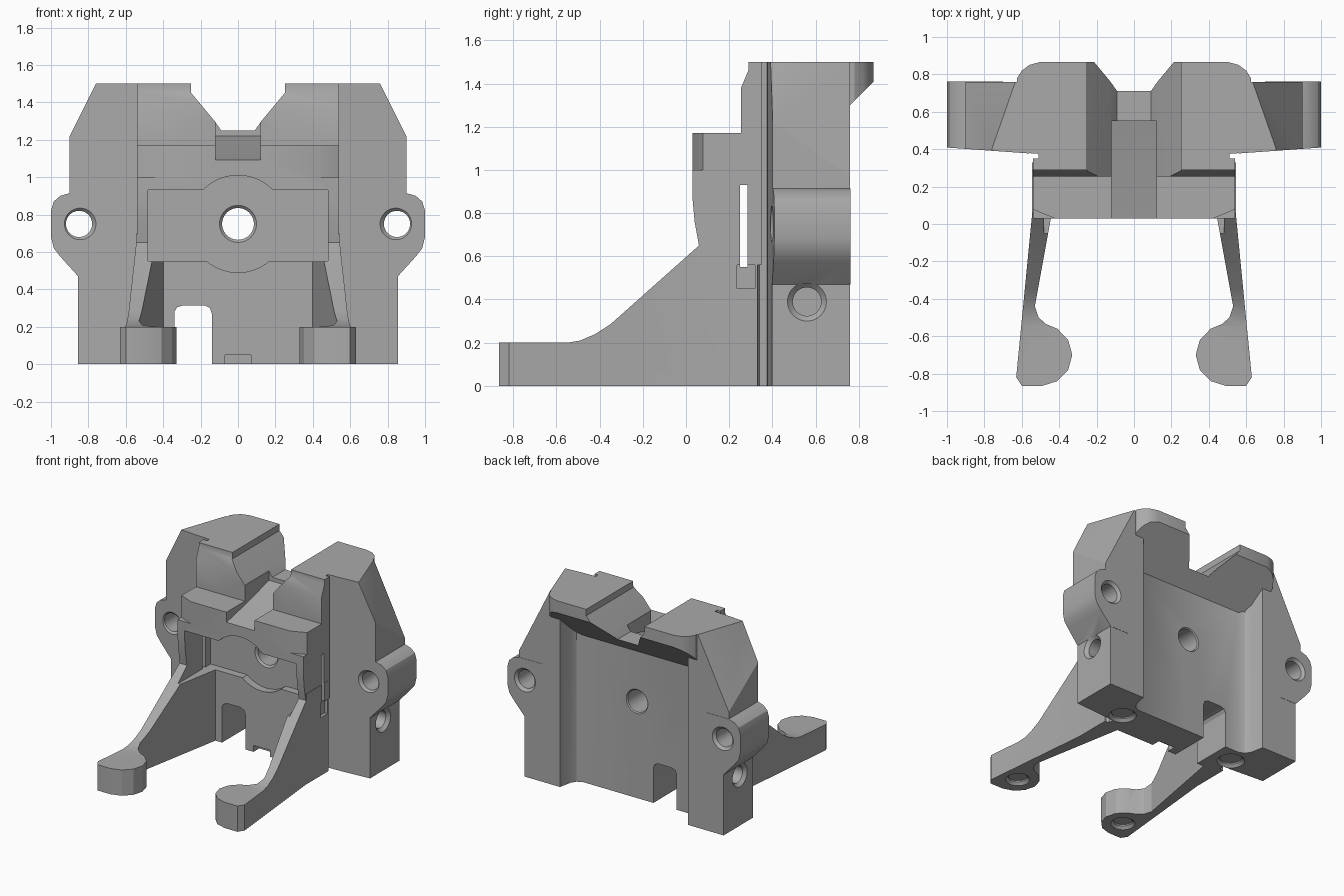
import bpy, bmesh, math
from mathutils import Matrix, Vector

cube = bpy.data.objects.get("Cube")
if cube:
    bpy.data.objects.remove(cube, do_unlink=True)

grey = bpy.data.materials.new("plain grey")
grey.use_nodes = True
grey.diffuse_color = (0.4, 0.4, 0.4, 1)
grey.node_tree.nodes["Principled BSDF"].inputs["Base Color"].default_value = (0.4, 0.4, 0.4, 1)


def to_object(name, bm):
    bmesh.ops.recalc_face_normals(bm, faces=bm.faces)
    mesh = bpy.data.meshes.new(name)
    bm.to_mesh(mesh)
    bm.free()
    mesh.materials.append(grey)
    ob = bpy.data.objects.new(name, mesh)
    bpy.context.collection.objects.link(ob)
    return ob


def prism(name, pts, axis, lo, hi):
    """Extrude a 2D outline along an axis; outline holds the other two axes in order."""
    place = {"x": lambda a, b, h: (h, a, b),
             "y": lambda a, b, h: (a, h, b),
             "z": lambda a, b, h: (a, b, h)}[axis]
    bm = bmesh.new()
    ends = [[bm.verts.new(place(a, b, h)) for a, b in pts] for h in (lo, hi)]
    for ring in ends:
        bm.faces.new(ring)
    n = len(pts)
    for i in range(n):
        j = (i + 1) % n
        bm.faces.new((ends[0][i], ends[0][j], ends[1][j], ends[1][i]))
    return to_object(name, bm)


def box(name, x, y, z):
    return prism(name, [(x[0], y[0]), (x[1], y[0]), (x[1], y[1]), (x[0], y[1])], "z", *z)


def cone(name, axis, base, r1, r2, length):
    """Round cutter starting at base and running along +axis."""
    bm = bmesh.new()
    bmesh.ops.create_cone(bm, cap_ends=True, segments=40, radius1=r1, radius2=r2, depth=length)
    turn = Vector((0, 0, 1)).rotation_difference(Vector(axis)).to_matrix().to_4x4()
    bm.transform(Matrix.Translation(base) @ turn @ Matrix.Translation((0, 0, length / 2)))
    return to_object(name, bm)


def combine(target, other, operation):
    mod = target.modifiers.new("combine", "BOOLEAN")
    mod.operation, mod.solver, mod.object = operation, "EXACT", other
    apply(target, mod)
    bpy.data.objects.remove(other, do_unlink=True)


def apply(ob, mod):
    bpy.context.view_layer.objects.active = ob
    bpy.ops.object.modifier_apply(modifier=mod.name)


def add(part):
    combine(body, part, "UNION")


def cut(part):
    combine(body, part, "DIFFERENCE")


def hole(mouth, axis, r, depth, rim=0.022):
    """Round hole with a chamfered mouth, drilled from mouth along axis."""
    mouth, axis = Vector(mouth), Vector(axis)
    cut(cone("drill", axis, mouth - axis * 0.03, r, r, depth + 0.03))
    cut(cone("rim_cutter", axis, mouth - axis * 0.002, r + rim, r, rim))


DOWN, UP, BACK, FRONT, IN = (0, 0, -1), (0, 0, 1), (0, 1, 0), (0, -1, 0), (-1, 0, 0)

# Core plate: right half with a little overlap past the centre
body = prism("mount_bracket", [
    (-.1, .29), (.54, .29), (.54, .32), (.51, .34), (.51, .375), (.62, .384), (.62, .76),
    (.55, .76), (.53, .66), (.505, .62), (.46, .6), (-.1, .6)], "z", 0, 1.5)

# Top flange with a sloping underside
flange = prism("flange", [
    (-.1, .4), (.62, .4), (.625, .78), (.6, .82), (.56, .85), (.5, .867), (-.1, .867)], "z", .95, 1.5)
combine(flange, prism("under_slope", [(.45, .99), (1, 1.54), (1, .8), (.45, .8)], "x", -.3, 1), "DIFFERENCE")
add(flange)

# Side post, its tapered upper corner sliced off
post = prism("post", [(.56, 0), (.855, 0), (.855, .6), (.9, .7), (.9, 1.22), (.76, 1.5), (.56, 1.5)],
             "y", .37, .76)
bm = bmesh.new()
bm.from_mesh(post.data)
sliced = bmesh.ops.bisect_plane(bm, geom=bm.verts[:] + bm.edges[:] + bm.faces[:], dist=1e-5,
                                plane_co=(.76, .4, 1.501), plane_no=(1, .35, .5), clear_outer=True)
bmesh.ops.holes_fill(bm, edges=[e for e in bm.edges if e.is_boundary], sides=0)
bm.to_mesh(post.data)
bm.free()
add(post)

# Rounded side lug
add(prism("lug", [(.7, .47), (.855, .47), (.95, .575), (.985, .62), (1, .68), (1, .82), (.985, .87),
                  (.95, .9), (.9, .915), (.7, .915)], "y", .37, .762))
cut(prism("front_taper", [(.515, .374), (1.1, .416), (1.1, .3), (.56, .3)], "z", -.1, 1.6))

# Front block with the tower face above it
add(prism("front_block", [
    (.3, .56), (.07, .56), (.06, .65), (.04, .76), (.03, .87), (.03, 1.17), (.255, 1.17),
    (.255, 1.38), (.305, 1.5), (.35, 1.5), (.35, .56)], "x", -.1, .54))
cut(prism("corner_taper", [(.4, .02), (.57, .02), (.57, .09)], "z", 1.0, 1.3))

# Leg: plan outline trimmed by the side outline
leg = prism("leg", [
    (.545, .33), (.545, .05), (.63, -.82), (.6, -.865), (.49, -.865), (.41, -.84), (.352, -.78),
    (.33, -.7), (.352, -.62), (.41, -.56), (.47, -.535), (.51, -.5), (.53, -.44), (.39, .33)], "z", 0, .9)
combine(leg, prism("leg_outline", [
    (-.9, 0), (-.9, .2), (-.55, .2), (-.49, .21), (-.42, .24), (-.35, .285), (.06, .65), (.06, .7),
    (.4, .7), (.4, 0)], "x", .2, .8), "INTERSECT")
add(leg)

# Front pocket with round centre bulge, and side slots
cut(box("pocket", (-.5, .48), (-.05, .35), (.55, .93)))
cut(cone("pocket_bulge", BACK, (0, -.05, .75), .26, .26, .4))
cut(box("side_slot", (.3, .7), (.25, .285), (.55, .93)))
cut(box("slot_ledge", (.52, .7), (.235, .32), (.45, .56)))

# Top valley and the sloping channel
cut(prism("valley", [(-.3, 1.6), (.25, 1.6), (.25, 1.45), (.125, 1.3), (.09, 1.25), (-.3, 1.25)], "y", 0, 1))
cut(prism("channel", [(0, 1.085), (.3, 1.15), (.55, 1.22), (.55, 1.6), (0, 1.6)], "x", -.3, .12))

# Screw holes and round seats
hole((.5, .47, 1.5), DOWN, .078, 1.6, .01)
hole((.5, .47, 0), UP, .078, .03)
hole((.41, .705, 1.5), DOWN, .122, .13, .014)
hole((.28, .17, 1.17), DOWN, .067, .3, .026)
hole((.485, -.7, .2), DOWN, .066, .3, .02)
hole((.485, -.7, 0), UP, .066, .03)
hole((.85, .392, .75), BACK, .07, .5)
hole((.85, .762, .75), FRONT, .07, .03)
hole((.855, .56, .39), IN, .066, .25, .026)
hole((0, .35, .75), BACK, .085, .5, .016)
hole((0, .6, .75), FRONT, .085, .03, .01)

# Keep the right half and mirror it
bm = bmesh.new()
bm.from_mesh(body.data)
bmesh.ops.bisect_plane(bm, geom=bm.verts[:] + bm.edges[:] + bm.faces[:], dist=1e-5,
                       plane_co=(0, 0, 0), plane_no=(1, 0, 0), clear_inner=True)
bm.to_mesh(body.data)
bm.free()
mirror = body.modifiers.new("mirror", "MIRROR")
mirror.merge_threshold = 0.0005
apply(body, mirror)

# Cable notch on one side and a small key in the centre of the base
cut(prism("cable_notch", [(-.34, -.1), (-.14, -.1), (-.14, .27), (-.15, .3), (-.18, .315), (-.29, .315),
                          (-.325, .305), (-.34, .28)], "y", .2, .8))
cut(box("base_key", (-.07, .07), (.2, .36), (-.1, .05)))

# Smooth shading with sharp edges kept
bpy.ops.object.select_all(action="DESELECT")
body.select_set(True)
bpy.context.view_layer.objects.active = body
bpy.ops.object.shade_smooth_by_angle(angle=math.radians(25))
